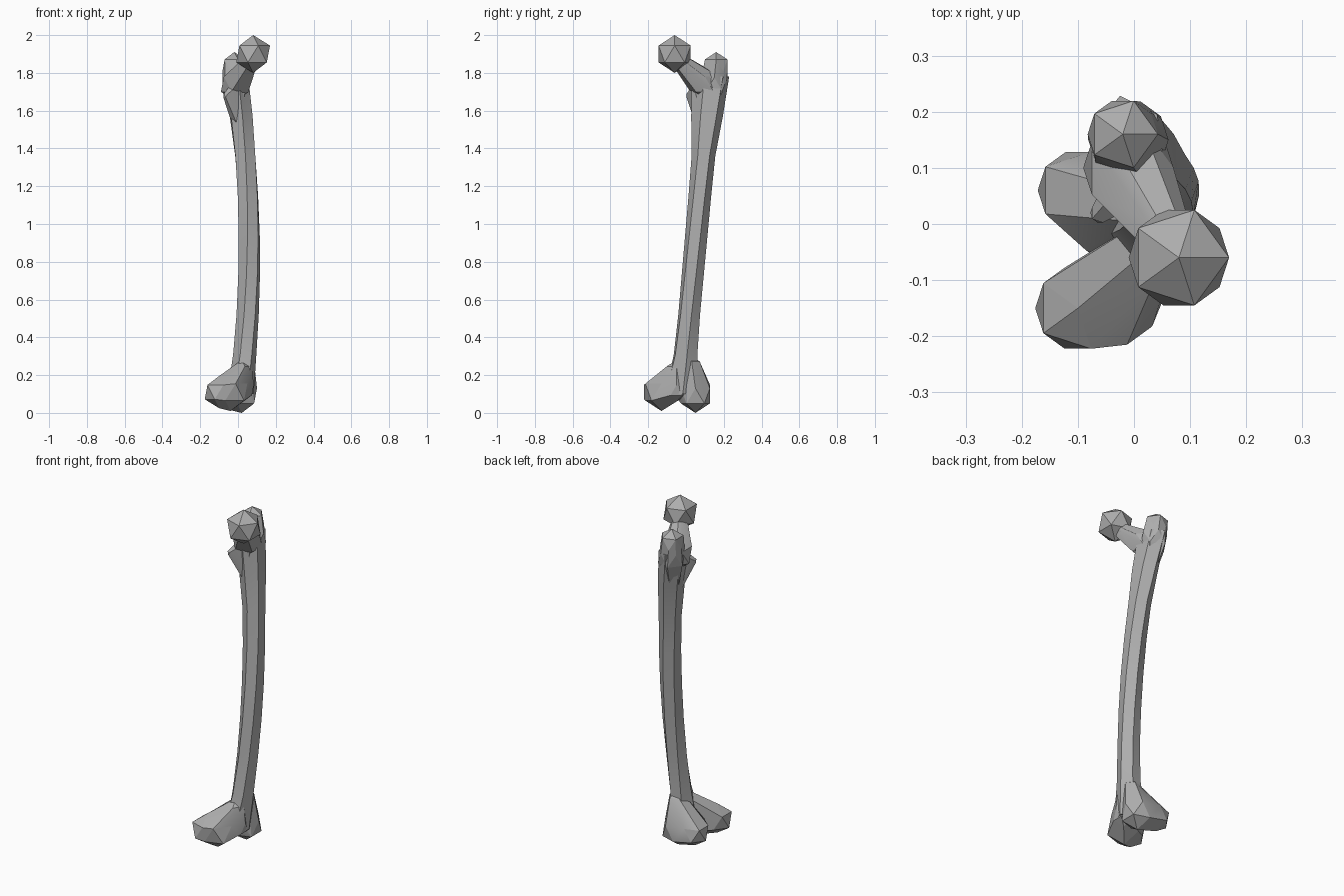
import bpy, bmesh
from math import sin, cos, pi, radians
from mathutils import Matrix, Vector

cube = bpy.data.objects.get("Cube")
if cube:
    bpy.data.objects.remove(cube, do_unlink=True)

bone = bpy.data.materials.new("bone_grey")
bone.use_nodes = True
grey = (0.42, 0.42, 0.42, 1)
bone.diffuse_color = grey
bone.node_tree.nodes["Principled BSDF"].inputs["Base Color"].default_value = grey


def finish(name, bm):
    """Turn a bmesh into an object with soft shallow edges and crisp facets."""
    bmesh.ops.recalc_face_normals(bm, faces=bm.faces)
    mesh = bpy.data.meshes.new(name)
    bm.to_mesh(mesh)
    bm.free()
    mesh.materials.append(bone)
    part = bpy.data.objects.new(name, mesh)
    bpy.context.collection.objects.link(part)
    bpy.ops.object.select_all(action='DESELECT')
    part.select_set(True)
    bpy.context.view_layer.objects.active = part
    bpy.ops.object.shade_smooth_by_angle(angle=radians(25))


def knob(name, *balls):
    """Faceted form stretched around one or more coarse balls (x, y, z, radius)."""
    bm = bmesh.new()
    for x, y, z, radius in balls:
        bmesh.ops.create_icosphere(bm, subdivisions=1, radius=radius,
                                   matrix=Matrix.Translation((x, y, z)))
    if len(balls) > 1:
        bmesh.ops.delete(bm, geom=bm.faces[:], context='FACES_KEEP_BOUNDARY')
        bmesh.ops.delete(bm, geom=bm.edges[:], context='EDGES_FACES')
        bm.verts.ensure_lookup_table()
        if not bm.verts:
            for x, y, z, radius in balls:
                ball = bmesh.ops.create_icosphere(
                    bm, subdivisions=1, radius=radius,
                    matrix=Matrix.Translation((x, y, z)))
        bmesh.ops.convex_hull(bm, input=bm.verts[:])
        inside = [v for v in bm.verts if not v.link_faces]
        bmesh.ops.delete(bm, geom=inside, context='VERTS')
    finish(name, bm)


def shaft_ring(bm, z, sides=6):
    """Hexagonal section of the shaft, bowed sideways and leaning back."""
    bow = (z - 0.85) / 0.85
    flare = min(abs((z - 0.88) / 0.75) ** 6, 1)
    centre = Vector((0.06 * (1 - bow * bow), 0.09 * z - 0.03, z))
    wide, deep = 0.06 + 0.01 * flare, 0.06 + 0.04 * flare
    ring = []
    for i in range(sides):
        turn = 2 * pi * i / sides + 0.4 * z
        ring.append(bm.verts.new(centre + Vector((wide * cos(turn), deep * sin(turn), 0))))
    return ring


# Bowed shaft, flaring at both ends
bm = bmesh.new()
rings = [shaft_ring(bm, 0.1 + 0.21 * i) for i in range(9)]
for low, high in zip(rings, rings[1:]):
    for i, corner in enumerate(low):
        bm.faces.new((low[i - 1], corner, high[i], high[i - 1]))
bm.faces.new(rings[0])
bm.faces.new(rings[-1])
bmesh.ops.triangulate(bm, faces=bm.faces[:])
finish("shaft", bm)

# Ball of the hip joint and the neck that carries it
knob("ball_head", (0.08, -0.06, 1.9, 0.1))
knob("neck", (0.06, -0.02, 1.85, 0.05), (-0.01, 0.1, 1.74, 0.09))

# Large outer knob and small spur at the top of the shaft
knob("greater_knob", (-0.02, 0.16, 1.84, 0.07), (-0.01, 0.15, 1.74, 0.08),
     (0, 0.13, 1.6, 0.05))
knob("lesser_spur", (-0.06, 0.02, 1.68, 0.02), (0, 0.08, 1.72, 0.05),
     (0, 0.08, 1.56, 0.04))

# Two knuckles of the knee joint
knob("inner_knuckle", (-0.1, -0.15, 0.11, 0.085), (-0.04, -0.13, 0.11, 0.1),
     (0.03, -0.05, 0.12, 0.06), (0.02, -0.05, 0.22, 0.06))
knob("outer_knuckle", (-0.1, 0.06, 0.11, 0.08), (0.02, 0.05, 0.09, 0.09),
     (-0.05, -0.02, 0.12, 0.05), (0.04, 0.03, 0.25, 0.05))
